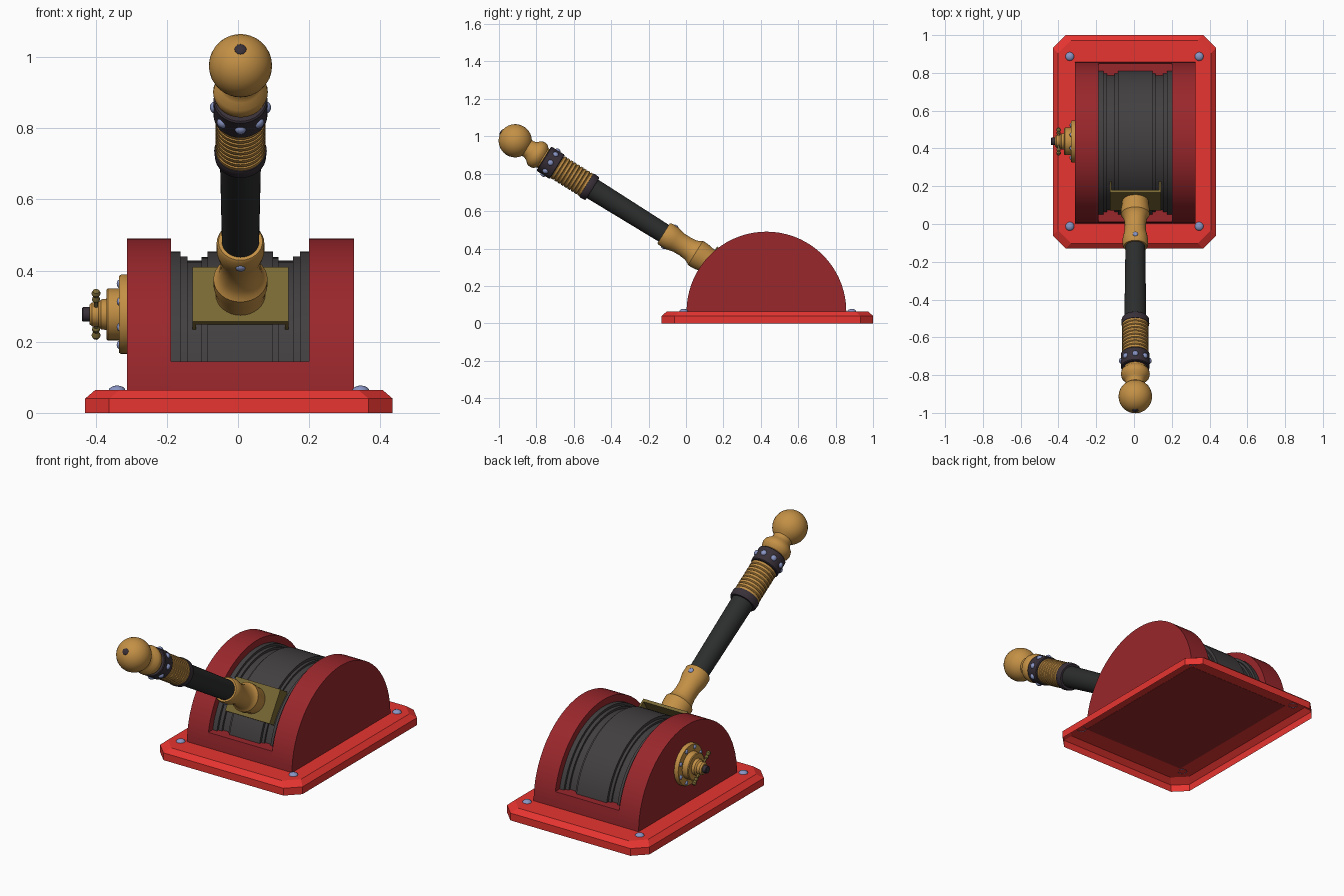
import bpy, bmesh
from math import sin, cos, pi, asin, atan2
from mathutils import Matrix, Vector

if "Cube" in bpy.data.objects:
    bpy.data.objects.remove(bpy.data.objects["Cube"])


def mat(name, c):
    m = bpy.data.materials.new(name)
    m.diffuse_color = (*c, 1)
    m.use_nodes = True
    m.node_tree.nodes["Principled BSDF"].inputs["Base Color"].default_value = m.diffuse_color
    return m


RED = mat("bright_red", (0.80, 0.035, 0.03))
DARK_RED = mat("dark_red", (0.32, 0.02, 0.025))
GREY = mat("drum_grey", (0.055, 0.05, 0.052))
BLACK = mat("rod_black", (0.025, 0.027, 0.026))
BAND = mat("band_dark", (0.04, 0.03, 0.04))
GOLD = mat("brass", (0.55, 0.28, 0.06))
OLIVE = mat("old_brass", (0.19, 0.14, 0.035))
STUD = mat("steel_blue", (0.25, 0.3, 0.55))


def finish(name, bm, material, matrix=Matrix(), angle=35):
    bmesh.ops.recalc_face_normals(bm, faces=bm.faces)
    me = bpy.data.meshes.new(name)
    bm.to_mesh(me)
    bm.free()
    me.transform(matrix)
    me.materials.append(material)
    ob = bpy.data.objects.new(name, me)
    bpy.context.collection.objects.link(ob)
    bpy.ops.object.select_all(action='DESELECT')
    ob.select_set(True)
    bpy.context.view_layer.objects.active = ob
    bpy.ops.object.shade_smooth_by_angle(angle=angle * pi / 180)
    return ob


def lathe(name, profile, material, matrix=Matrix(), n=32, sweep=2 * pi):
    """Turn (radius, height) points about local z."""
    bm = bmesh.new()
    full = sweep > 6.28
    steps = n if full else n + 1
    rings = [[bm.verts.new((r * cos(sweep * i / n), r * sin(sweep * i / n), z))
              for r, z in profile] for i in range(steps)]
    for i in range(n):
        a, b = rings[i], rings[(i + 1) % steps]
        for j in range(len(profile) - 1):
            bm.faces.new((a[j], a[j + 1], b[j + 1], b[j]))
    bmesh.ops.remove_doubles(bm, verts=bm.verts, dist=1e-5)
    return finish(name, bm, material, matrix)


def prism(name, yz, x0, x1, material):
    """Extrude a y-z outline along x."""
    bm = bmesh.new()
    a = [bm.verts.new((x0, y, z)) for y, z in yz]
    b = [bm.verts.new((x1, y, z)) for y, z in yz]
    bm.faces.new(a)
    bm.faces.new(b[::-1])
    for i in range(len(a)):
        k = (i + 1) % len(a)
        bm.faces.new((a[i], a[k], b[k], b[i]))
    return finish(name, bm, material)


def box(name, lo, hi, material, matrix=Matrix()):
    bm = bmesh.new()
    bmesh.ops.create_cube(bm, size=1)
    for v in bm.verts:
        v.co = [lo[i] if v.co[i] < 0 else hi[i] for i in range(3)]
    return finish(name, bm, material, matrix)


def stud(name, loc, normal, r, h, material=STUD):
    rot = Vector(normal).to_track_quat('Z', 'Y').to_matrix().to_4x4()
    prof = [(r * cos(a * pi / 8), h * sin(a * pi / 8)) for a in range(4)] + [(0, h)]
    return lathe(name, prof, material, Matrix.Translation(loc) @ rot, 12)


def frame(origin, x, z):
    x, z = Vector(x), Vector(z)
    y = z.cross(x)
    return Matrix.Translation(origin) @ Matrix((x, y, z)).transposed().to_4x4()


# base plate: open-bottomed shell with clipped corners and bevelled rim
bm = bmesh.new()


def ring(inset, z):
    w, d, c = 0.4325 - inset, 0.565 - inset, 0.068
    pts = [(w, d - c), (w - c, d), (c - w, d), (-w, d - c),
           (-w, c - d), (c - w, -d), (w - c, -d), (w, c - d)]
    return [bm.verts.new((x + 0.0025, y + 0.435, z)) for x, y in pts]


rings = [ring(0, 0), ring(0, 0.04), ring(0.028, 0.064)]
for a, b in zip(rings, rings[1:]):
    for i in range(8):
        bm.faces.new((a[i], a[(i + 1) % 8], b[(i + 1) % 8], b[i]))
bm.faces.new(rings[-1])
finish("base_plate", bm, RED, angle=20)
for x in (-0.34, 0.345):
    for y in (-0.012, 0.887):
        stud("base_bolt", (x, y, 0.062), (0, 0, 1), 0.024, 0.015)

# housing: two half-round cheeks and a low sill between them
CY, CZ, R = 0.43, 0.063, 0.427
arc = [(CY + R * cos(pi * i / 36), CZ + R * sin(pi * i / 36)) for i in range(37)]
prism("left_cheek", arc, -0.312, -0.188, DARK_RED)
prism("right_cheek", arc, 0.2, 0.326, DARK_RED)
top = asin(0.082 / R)
sill = [(CY + R * cos(a), CZ + R * sin(a)) for a in
        (0, top / 2, top, pi - top, pi - top / 2, pi)]
prism("window_sill", sill, -0.188, 0.2, DARK_RED)

# grooved drum (local z runs along x)
half = [(0.39, -0.194), (0.39, -0.168), (0.377, -0.168), (0.377, -0.148),
        (0.365, -0.148), (0.365, -0.108), (0.375, -0.108), (0.375, -0.092),
        (0.39, -0.092)]
profile = half + [(r, -z) for r, z in half[::-1]]
lathe("drum", profile, GREY, frame((0.006, CY, CZ), (0, 1, 0), (1, 0, 0)), 40, pi)

# lever frame: local z runs from the ball centre down to the drum
T = atan2(0.632, 1.015)
L = frame((0.007, -0.913, 0.976), (1, 0, 0), (0, cos(T), -sin(T)))
d = Vector((0, cos(T), -sin(T)))

B = 0.089
ball = [(B * sin(pi * i / 16), -B * cos(pi * i / 16)) for i in range(14)]
lathe("ball_knob", ball + [(0.05, 0.09), (0.058, 0.105), (0.073, 0.122), (0.077, 0.14),
                           (0.073, 0.158), (0.06, 0.172), (0.058, 0.19)], GOLD, L)
stud("knob_tip", L @ Vector((0, 0, -0.085)), -d, 0.018, 0.008, BAND)
lathe("stud_band", [(0.05, 0.18), (0.072, 0.18), (0.076, 0.184), (0.076, 0.261),
                    (0.072, 0.265), (0.05, 0.265)], BAND, L)
for i in range(8):
    a = i * pi / 4
    n = Vector((cos(a), sin(a), 0))
    stud("band_stud", L @ (n * 0.074 + Vector((0, 0, 0.222))), L.to_3x3() @ n, 0.016, 0.012)

# ribbed grip
grip = [(0.06, 0.26)]
for i in range(9):
    t = 0.265 + i * 0.0208
    grip += [(0.064, t), (0.070, t + 0.004), (0.070, t + 0.016), (0.064, t + 0.0205)]
lathe("ribbed_grip", grip, GOLD, L)
lathe("grip_collar", [(0.05, 0.448), (0.072, 0.448), (0.074, 0.453), (0.072, 0.482),
                      (0.068, 0.487), (0.05, 0.487)], BAND, L)
lathe("lever_rod", [(0.058, 0.48), (0.052, 0.96)], BLACK, L)

# socket at the foot of the lever
lathe("lever_socket", [(0.05, 0.935), (0.062, 0.935), (0.067, 0.943), (0.067, 0.985),
                       (0.063, 1.005), (0.057, 1.03), (0.056, 1.07), (0.06, 1.105),
                       (0.068, 1.125), (0.076, 1.135), (0.076, 1.165), (0.07, 1.2),
                       (0.07, 1.225)], GOLD, L)
for s in (-1, 1):
    stud("socket_bolt", L @ Vector((0, s * 0.065, 0.972)), L.to_3x3() @ Vector((0, s, 0)),
         0.014, 0.008)

# mounting plate with side cheeks gripping the drum
box("mount_plate", (-0.135, -0.09, 1.215), (0.135, 0.09, 1.232), OLIVE, L)
for s in (-1, 1):
    x = s * 0.13
    box("mount_side", (x - 0.005, -0.09, 1.23), (x + 0.005, 0.09, 1.285), OLIVE, L)

# valve on the left cheek (local z points to -x)
VY, VZ = 0.437, 0.277
V = frame((0, VY, VZ), (0, 1, 0), (-1, 0, 0))
lathe("valve_flange", [(0.112, 0.305), (0.112, 0.328), (0.108, 0.334), (0.073, 0.334),
                       (0.073, 0.366), (0.069, 0.37), (0.044, 0.37), (0.042, 0.385),
                       (0.034, 0.392), (0.034, 0.41), (0.027, 0.418), (0, 0.418)], GOLD, V)
lathe("valve_tip", [(0.02, 0.41), (0.02, 0.436), (0.017, 0.439), (0, 0.439)], BAND, V, 16)
for i in range(8):
    a = (i + 0.5) * pi / 4
    stud("flange_bolt", V @ Vector((0.093 * cos(a), 0.093 * sin(a), 0.333)), (-1, 0, 0),
         0.012, 0.008)

# slanted handle bar with turned ends
bar = [(0, -0.098), (0.009, -0.094), (0.013, -0.085), (0.009, -0.076), (0.006, -0.072),
       (0.011, -0.064), (0.011, -0.058), (0.006, -0.052)]
bar += [(r, -z) for r, z in bar[::-1]]
q = Vector((0, -0.72, 0.69)).normalized()
lathe("valve_handle", bar, OLIVE, frame((-0.399, VY, VZ), (1, 0, 0), q), 12)
